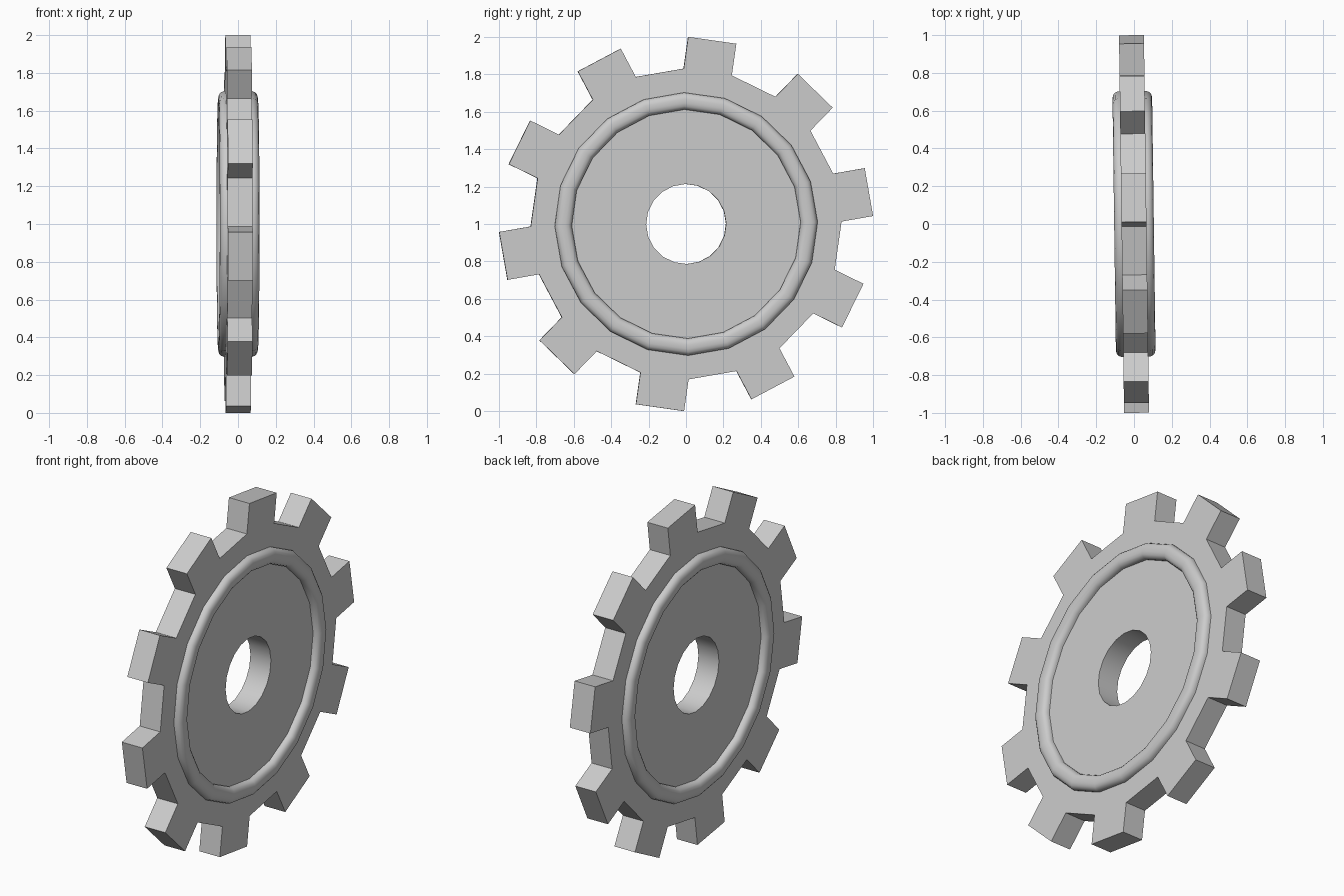
import bpy, bmesh
from math import sin, cos, radians, pi

if "Cube" in bpy.data.objects:
    bpy.data.objects.remove(bpy.data.objects["Cube"])

SIDES = 20                 # ten teeth alternating with ten gaps
START = radians(-0.9)      # turn of the wheel about its axle
TILT = radians(0.77)       # slight twist about the upright axis
HALF = 0.066               # half thickness of the wheel
RIM, TIP, HOLE = 0.831, 0.992, 0.214


def polar(r, i):
    a = START + i * 2 * pi / SIDES
    return r * sin(a), r * cos(a)


def finish(bm, name):
    bmesh.ops.remove_doubles(bm, verts=bm.verts, dist=1e-5)
    bmesh.ops.recalc_face_normals(bm, faces=bm.faces)
    mesh = bpy.data.meshes.new(name)
    bm.to_mesh(mesh)
    bm.free()
    ob = bpy.data.objects.new(name, mesh)
    bpy.context.collection.objects.link(ob)
    ob.location.z = 1
    ob.rotation_euler.z = TILT
    bpy.ops.object.select_all(action='DESELECT')
    ob.select_set(True)
    bpy.context.view_layer.objects.active = ob
    bpy.ops.object.shade_smooth_by_angle(angle=radians(40))
    return ob


# Toothed wheel with axle hole
bm = bmesh.new()


def face(pts):
    bm.faces.new([bm.verts.new(p) for p in pts])


def wall(p, q):
    face([(-HALF, *p), (HALF, *p), (HALF, *q), (-HALF, *q)])


for i in range(SIDES):
    h0, h1 = polar(HOLE, i), polar(HOLE, i + 1)
    r0, r1 = polar(RIM, i), polar(RIM, i + 1)
    wall(h0, h1)
    for x in (-HALF, HALF):
        face([(x, *p) for p in (h0, r0, r1, h1)])
    if i % 2:
        wall(r0, r1)
        continue
    # Straight-sided tooth pushed out from this side
    d = polar(TIP - RIM * cos(pi / SIDES), i + 0.5)
    t0, t1 = [(p[0] + d[0], p[1] + d[1]) for p in (r0, r1)]
    for x in (-HALF, HALF):
        face([(x, *p) for p in (r0, t0, t1, r1)])
    wall(r0, t0)
    wall(t0, t1)
    wall(t1, r1)
finish(bm, "toothed_wheel")

# Raised rounded ring on each face: (radius, height) section
SECTION = [(0.703, 0.05), (0.703, 0.076), (0.697, 0.091), (0.685, 0.101),
           (0.668, 0.105), (0.647, 0.105), (0.630, 0.101), (0.618, 0.091),
           (0.612, 0.076), (0.612, 0.05)]
for side, name in ((1, "right_ring"), (-1, "left_ring")):
    bm = bmesh.new()
    rows = [[bm.verts.new((side * x, *polar(r, i))) for r, x in SECTION]
            for i in range(SIDES)]
    n = len(SECTION)
    for i in range(SIDES):
        a, b = rows[i], rows[(i + 1) % SIDES]
        for j in range(n):
            k = (j + 1) % n
            bm.faces.new((a[j], a[k], b[k], b[j]))
    finish(bm, name)
